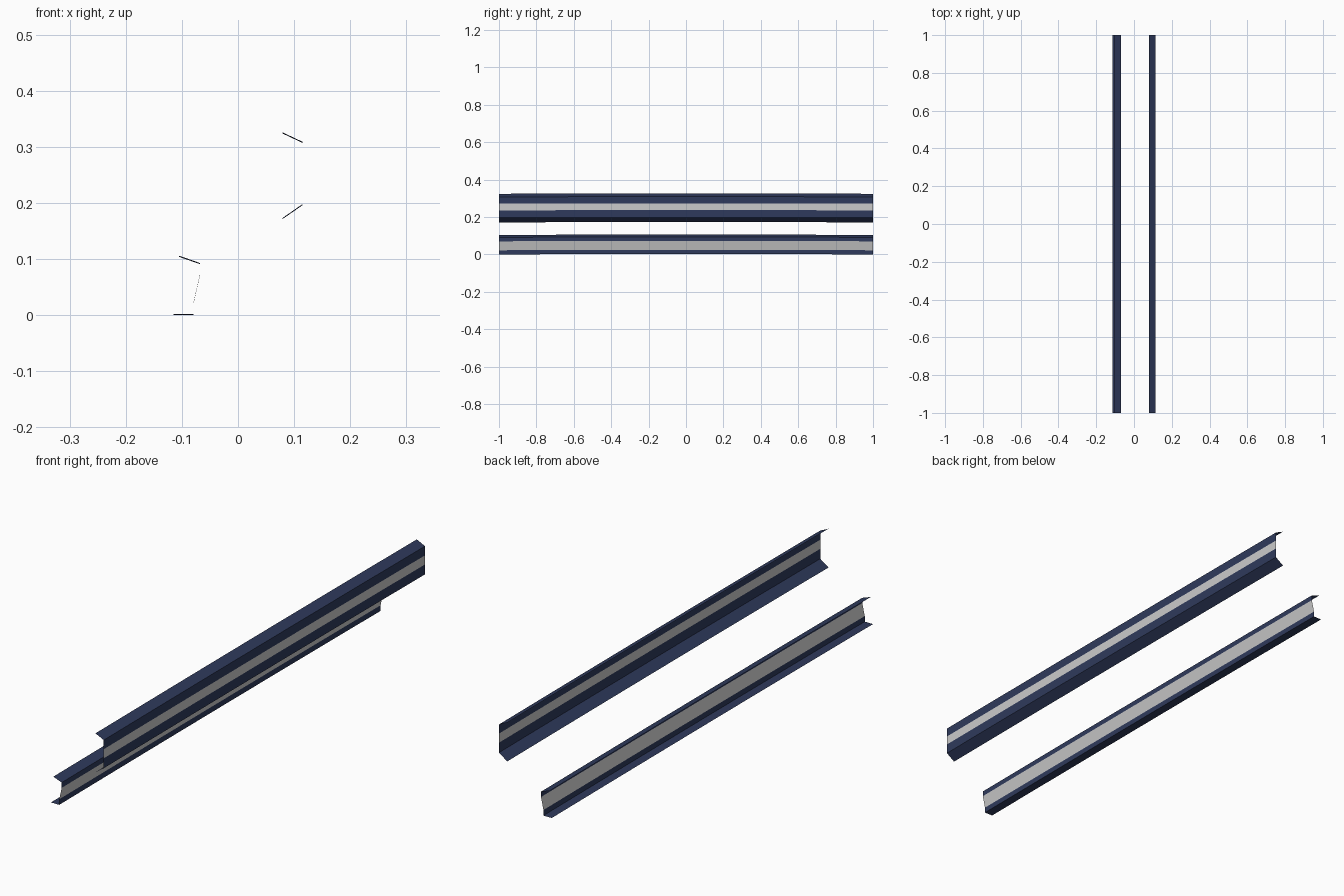
import bpy

if "Cube" in bpy.data.objects:
    bpy.data.objects.remove(bpy.data.objects["Cube"])

LENGTH = 2.0
SEGMENTS = 12
CAMBER = 0.002   # very slight upward bow along the length

navy = bpy.data.materials.new("navy_paint")
navy.diffuse_color = (0.028, 0.042, 0.107, 1)
navy.use_nodes = True
navy.node_tree.nodes["Principled BSDF"].inputs["Base Color"].default_value = navy.diffuse_color


def sheet(name, profile, material=None):
    """Sweep an open x-z profile along y as a thin folded sheet."""
    verts, faces = [], []
    n = len(profile)
    for i in range(SEGMENTS + 1):
        t = 2 * i / SEGMENTS - 1
        for x, z in profile:
            verts.append((x, t * LENGTH / 2, z + CAMBER * (1 - t * t)))
    for i in range(SEGMENTS):
        for j in range(n - 1):
            a = i * n + j
            faces.append((a, a + n, a + n + 1, a + 1))
    # wind the faces so that they look outward (+x)
    faces = [f[::-1] for f in faces] if profile[-1][1] < profile[0][1] else faces
    mesh = bpy.data.meshes.new(name)
    mesh.from_pydata(verts, [], faces)
    if material:
        mesh.materials.append(material)
    obj = bpy.data.objects.new(name, mesh)
    bpy.context.collection.objects.link(obj)
    return obj


def rail(name, lower, upper):
    """Navy lower and upper flanges joined by a plain grey stripe."""
    sheet(name + "_lower_flange", lower, navy)
    sheet(name + "_web_stripe", [lower[-1], upper[0]])
    sheet(name + "_upper_flange", upper, navy)


# Low rail on the left with a leaning web
rail("low_rail",
     [(-0.115, 0.0), (-0.079, 0.0), (-0.079, 0.022)],
     [(-0.068, 0.070), (-0.068, 0.091), (-0.105, 0.104)])

# High rail on the right with an upright web
rail("high_rail",
     [(0.079, 0.171), (0.115, 0.196), (0.115, 0.235)],
     [(0.115, 0.271), (0.115, 0.307), (0.079, 0.324)])
